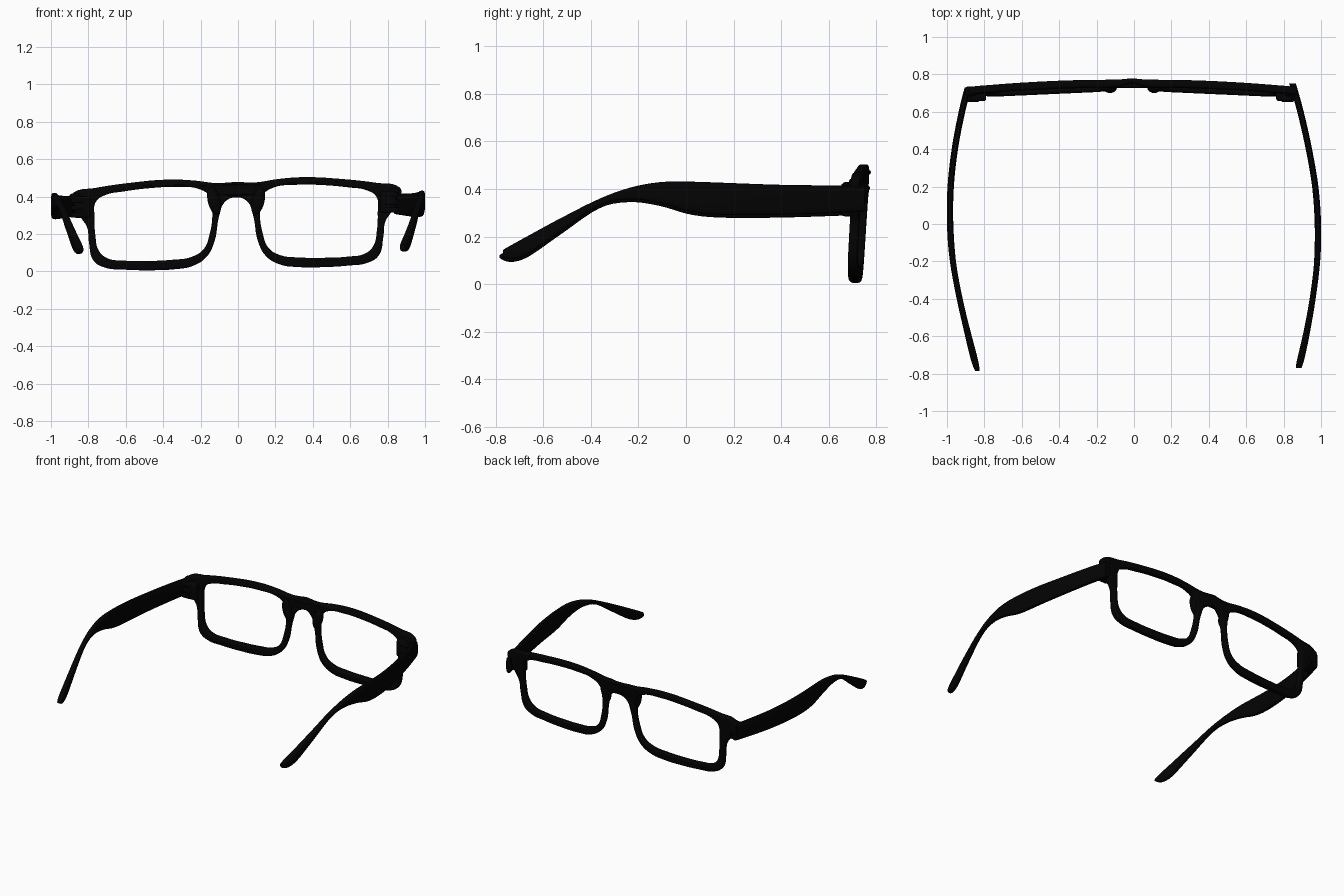
import bpy, bmesh, math
from mathutils import Vector

if "Cube" in bpy.data.objects:
    bpy.data.objects.remove(bpy.data.objects["Cube"])

black = bpy.data.materials.new("black_plastic")
black.diffuse_color = (0.001, 0.001, 0.001, 1)
black.use_nodes = True
black.node_tree.nodes["Principled BSDF"].inputs["Base Color"].default_value = black.diffuse_color
CX, ROLL = -0.01, 0.018      # the front sits slightly off centre and rolled


def finish(name, mesh, angle=40):
    obj = bpy.data.objects.new(name, mesh)
    bpy.context.collection.objects.link(obj)
    mesh.materials.clear()
    mesh.materials.append(black)
    bpy.ops.object.select_all(action='DESELECT')
    obj.select_set(True)
    bpy.context.view_layer.objects.active = obj
    bpy.ops.object.shade_smooth_by_angle(angle=math.radians(angle))
    return obj


# Front frame: half outline and lens opening, mirrored, extruded, then bowed and tilted
outer = [(.05, .475), (.11, .474), (.22, .489), (.36, .497), (.57, .483), (.755, .459),
         (.868, .437), (.885, .41), (.862, .36), (.825, .295), (.797, .25), (.787, .17),
         (.762, .07), (.70, .032), (.60, .02), (.47, .014), (.33, .017), (.235, .032),
         (.16, .078), (.117, .158), (.09, .30), (.06, .372)]
opening = [(.757, .30), (.75, .385), (.70, .42), (.60, .438), (.46, .453), (.325, .457),
           (.20, .444), (.143, .405), (.128, .33), (.142, .2), (.175, .12), (.24, .081),
           (.34, .068), (.47, .064), (.60, .068), (.69, .083), (.735, .125), (.752, .20)]


def flip(pts):
    return [(-x, z) for x, z in reversed(pts)]


cu = bpy.data.curves.new("front_outline", 'CURVE')
cu.dimensions, cu.fill_mode = '2D', 'BOTH'
cu.extrude, cu.bevel_depth, cu.bevel_resolution, cu.offset = 0.010, 0.010, 2, -0.010
cu.resolution_u = 6
for pts in ([(0, .478)] + outer + [(0, .396)] + flip(outer), opening, flip(opening)):
    sp = cu.splines.new('BEZIER')
    sp.bezier_points.add(len(pts) - 1)
    for bp, (x, z) in zip(sp.bezier_points, pts):
        bp.co = (x, z, 0)
        bp.handle_left_type = bp.handle_right_type = 'AUTO'
    sp.use_cyclic_u = True
helper = bpy.data.objects.new("front_outline", cu)
bpy.context.collection.objects.link(helper)
bpy.context.view_layer.update()
mesh = bpy.data.meshes.new_from_object(helper.evaluated_get(bpy.context.evaluated_depsgraph_get()))
bpy.data.objects.remove(helper)


def frame_y(x, z):
    return .753 - .048 * x * x + (z - .48) * .062


for v in mesh.vertices:
    x, z, t = v.co
    g = math.exp(-(x / .05) ** 2)                 # raised, thinner bridge
    v.co = (x + CX, frame_y(x, z) + .014 * g - t * (1 - .4 * g), z + ROLL * x)
bm = bmesh.new()
bm.from_mesh(mesh)
bmesh.ops.remove_doubles(bm, verts=bm.verts, dist=1e-5)
bmesh.ops.recalc_face_normals(bm, faces=bm.faces)
bm.to_mesh(mesh)
bm.free()
finish("front_frame", mesh)


# Temples: lofted rounded sections along y
def spline(table, t):
    """Smooth (cubic) interpolation of rows keyed by their first value."""
    i = max(k for k in range(len(table) - 1) if table[k][0] <= t + 1e-9)
    a, b = table[i], table[i + 1]
    p, q = table[max(i - 1, 0)], table[min(i + 2, len(table) - 1)]
    h = b[0] - a[0]
    s = (t - a[0]) / h
    out = []
    for k in range(1, len(a)):
        ma = (b[k] - p[k]) / (b[0] - p[0]) * h
        mb = (q[k] - a[k]) / (q[0] - a[0]) * h
        out.append((2*s**3 - 3*s*s + 1) * a[k] + (s**3 - 2*s*s + s) * ma
                   + (3*s*s - 2*s**3) * b[k] + (s**3 - s*s) * mb)
    return out


# y, bottom z, top z, half thickness
side = [(-.785, .117, .127, .011), (-.765, .105, .141, .016), (-.73, .099, .161, .019),
        (-.67, .117, .194, .019), (-.53, .213, .270, .017), (-.36, .327, .355, .016),
        (-.235, .351, .400, .016), (-.11, .335, .423, .017), (.017, .299, .425, .017),
        (.143, .286, .421, .017), (.395, .286, .412, .017), (.70, .296, .408, .018),
        (.76, .300, .406, .018)]
left_path = [(-.785, -.838), (-.6, -.885), (-.4, -.932), (-.2, -.968), (0, -.983), (.2, -.980),
             (.4, -.958), (.6, -.920), (.76, -.880)]
right_path = [(-.785, .877), (-.6, .919), (-.4, .955), (-.2, .979), (0, .983), (.2, .969),
              (.4, .935), (.6, .890), (.76, .845)]


def temple(name, path, y_start, y_end, dz):
    bm = bmesh.new()
    n, rings = 20, []
    ys = [y_start, -.773, -.765, -.75] if y_start < -.78 else [y_start, -.76, -.75]
    ys += [-.73 + (y_end + .73) * i / 48 for i in range(49)]
    for y in ys:
        zb, zt, w = spline(side, y)
        x = spline(path, y)[0]
        zc, h, ring = (zb + zt) / 2 + dz, (zt - zb) / 2, []
        for k in range(n):
            a = 2 * math.pi * k / n
            c, s = math.cos(a), math.sin(a)
            ring.append(bm.verts.new((x + w * math.copysign(abs(c) ** .55, c), y,
                                      zc + h * math.copysign(abs(s) ** .55, s))))
        rings.append(ring)
    for a, b in zip(rings, rings[1:]):
        for k in range(n):
            bm.faces.new((a[k], a[(k + 1) % n], b[(k + 1) % n], b[k]))
    bm.faces.new(rings[0])
    bm.faces.new(rings[-1])
    bmesh.ops.recalc_face_normals(bm, faces=bm.faces)
    me = bpy.data.meshes.new(name)
    bm.to_mesh(me)
    bm.free()
    finish(name, me)


temple("left_temple", left_path, -.785, .73, -.006)
temple("right_temple", right_path, -.77, .75, .006)


# Hinge blocks, hinge barrels and nose pads
def block(name, centre, size, bevel=.012):
    bm = bmesh.new()
    bmesh.ops.create_cube(bm, size=1)
    for v in bm.verts:
        v.co = Vector(centre) + v.co * Vector(size)
    bmesh.ops.bevel(bm, geom=bm.edges[:], offset=bevel, segments=3, profile=.5, affect='EDGES')
    me = bpy.data.meshes.new(name)
    bm.to_mesh(me)
    bm.free()
    finish(name, me)


def ellipsoid(name, centre, radii, lean):
    bm = bmesh.new()
    bmesh.ops.create_uvsphere(bm, u_segments=20, v_segments=12, radius=1)
    for v in bm.verts:
        p = v.co * Vector(radii)
        v.co = Vector(centre) + p + Vector((lean * p.z, 0, 0))
    me = bpy.data.meshes.new(name)
    bm.to_mesh(me)
    bm.free()
    finish(name, me, 60)


for label, s in (("left", -1), ("right", 1)):
    dz = ROLL * .82 * s
    block(label + "_hinge", (s * .818 + CX * 1.5, .688, .357 + dz), (.085, .062, .115))
    block(label + "_end_piece", (s * .852 + CX * 2, .710, .385 + dz), (.06, .05, .09), .014)
    for z in (.315, .355, .395):
        block(label + "_hinge_knuckle", (s * .842 + CX * 2, .676, z + dz), (.07, .045, .026), .006)
    ellipsoid(label + "_nose_pad", (s * .118 + CX, .730, .375), (.034, .030, .075), s * .2)
